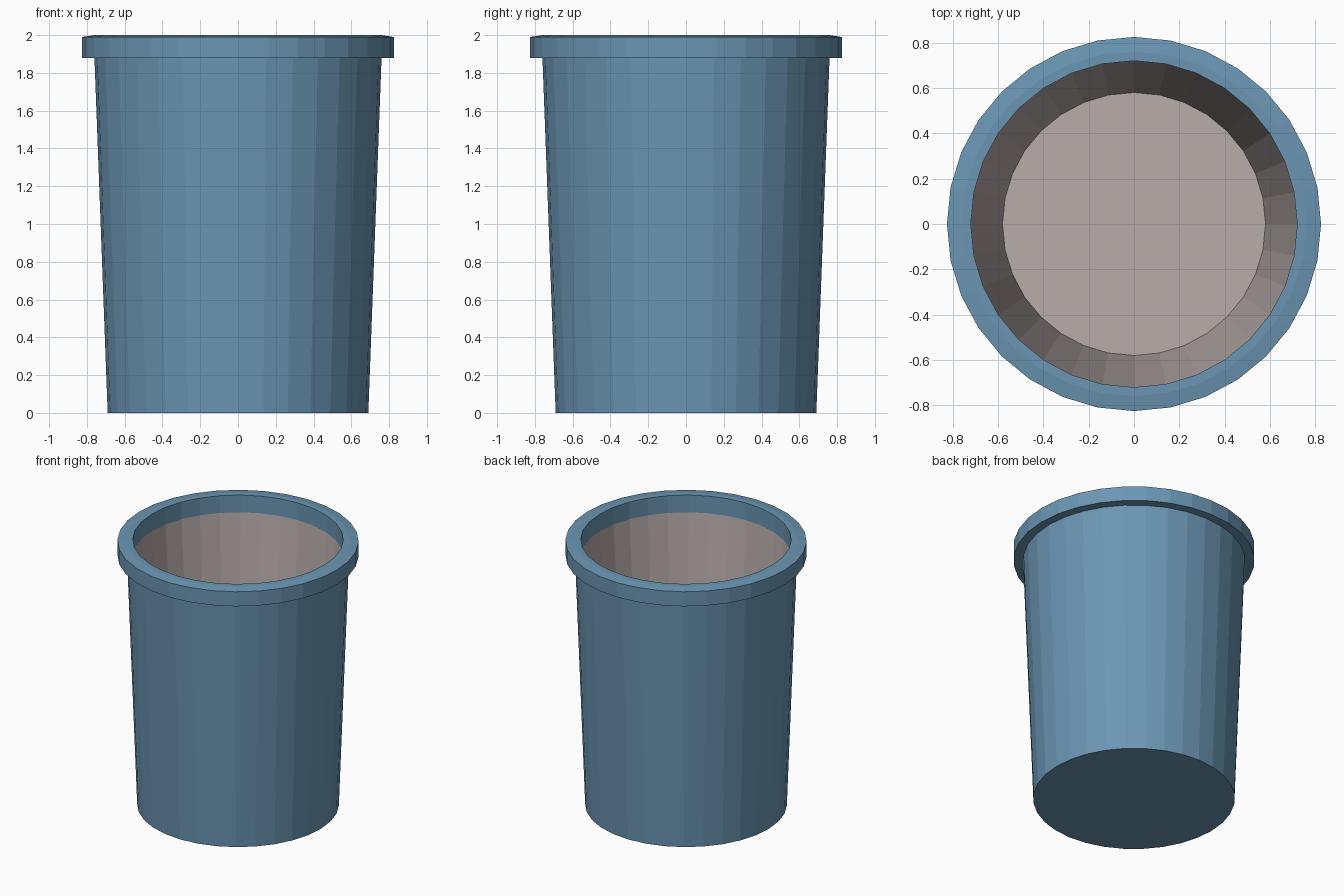
import bpy
import bmesh
import math

SIDES = 32

cube = bpy.data.objects.get("Cube")
if cube:
    bpy.data.objects.remove(cube, do_unlink=True)


def make_material(name, rgb):
    mat = bpy.data.materials.new(name)
    mat.use_nodes = True
    colour = (*rgb, 1.0)
    mat.diffuse_color = colour
    mat.node_tree.nodes["Principled BSDF"].inputs["Base Color"].default_value = colour
    return mat


def ring(bm, radius, z):
    steps = [2 * math.pi * i / SIDES for i in range(SIDES)]
    return [bm.verts.new((radius * math.cos(a), radius * math.sin(a), z)) for a in steps]


def bridge(bm, lower, upper, material):
    for i in range(SIDES):
        j = (i + 1) % SIDES
        face = bm.faces.new((lower[i], lower[j], upper[j], upper[i]))
        face.material_index = material


BLUE, GREY = 0, 1

# Wall profile from the outer base, over the rim, down to the inner floor:
# radius, height, colour of the band that ends here
profile = [
    (0.69, 0.0, BLUE),
    (0.76, 1.88, BLUE),    # tapered outer wall
    (0.825, 1.88, BLUE),   # underside of the lip
    (0.825, 1.99, BLUE),   # lip
    (0.76, 2.0, BLUE),     # sloped rim edge
    (0.72, 2.0, BLUE),     # flat rim
    (0.72, 1.87, BLUE),    # inner collar
    (0.58, 0.1, GREY),     # tapered lining
]

bm = bmesh.new()
rings = [ring(bm, r, z) for r, z, _ in profile]
for k in range(1, len(profile)):
    bridge(bm, rings[k - 1], rings[k], profile[k][2])

# Base and inner floor
bm.faces.new(list(reversed(rings[0]))).material_index = BLUE
bm.faces.new(rings[-1]).material_index = GREY
bmesh.ops.recalc_face_normals(bm, faces=bm.faces[:])

mesh = bpy.data.meshes.new("tapered_bin")
bm.to_mesh(mesh)
bm.free()
mesh.materials.append(make_material("dusty blue", (0.147, 0.305, 0.456)))
mesh.materials.append(make_material("warm grey lining", (0.48, 0.42, 0.405)))
bin_object = bpy.data.objects.new("tapered_bin", mesh)
bpy.context.collection.objects.link(bin_object)
